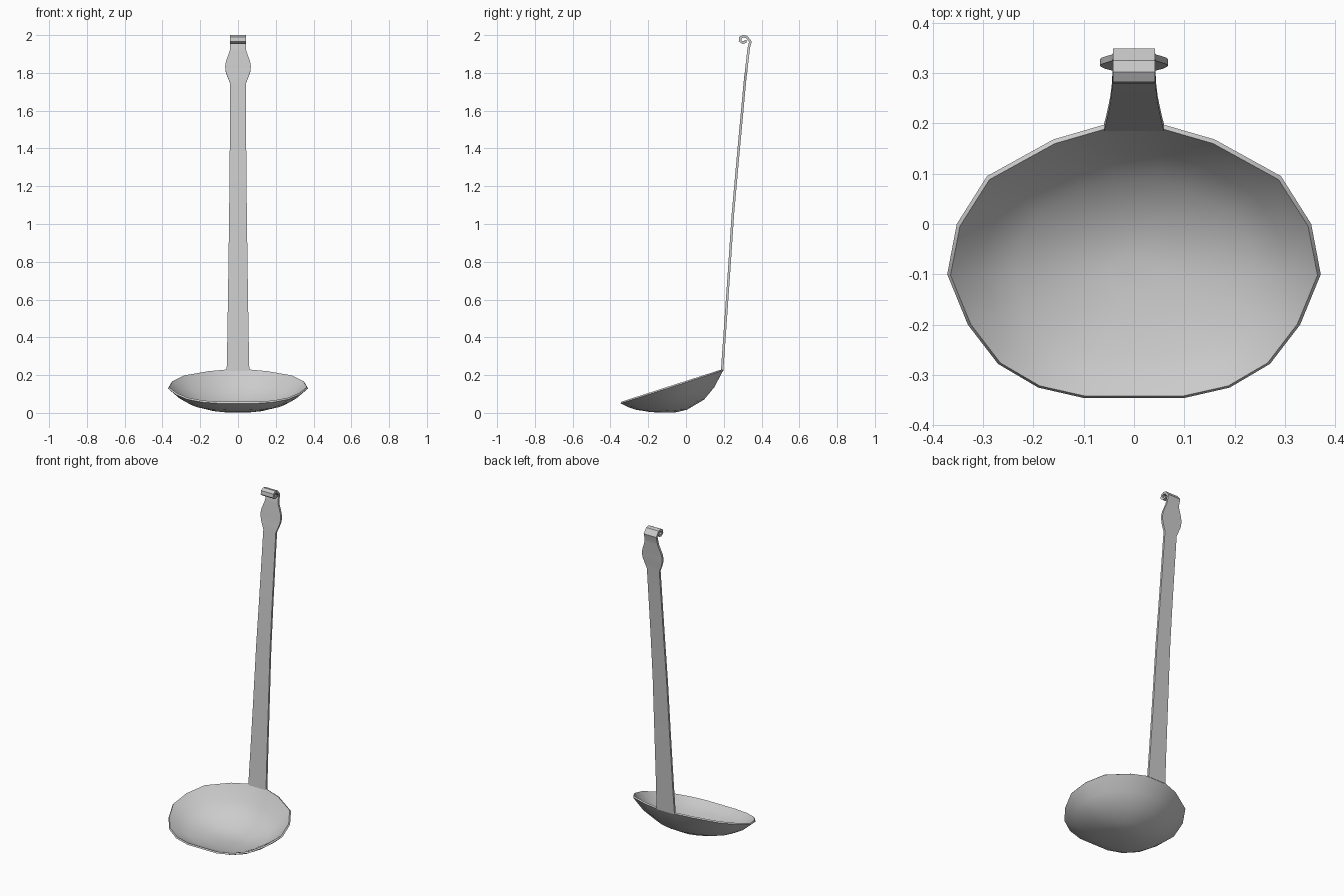
import bpy, bmesh

if "Cube" in bpy.data.objects:
    bpy.data.objects.remove(bpy.data.objects["Cube"])

# half outline of the bowl rim (x, y), back to front
RIM = [(.06, .197), (.16, .168), (.292, .095), (.352, 0), (.371, -.1),
       (.33, -.2), (.27, -.278), (.19, -.325), (.098, -.346)]
# handle and curl: (y, z, half width) along the strip
STRIP = [(.191, .222, .06), (.205, .42, .056), (.228, .75, .051), (.248, 1.05, .047),
         (.272, 1.32, .044), (.311, 1.745, .042), (.315, 1.785, .058), (.319, 1.81, .066),
         (.321, 1.835, .068), (.324, 1.86, .064), (.327, 1.885, .055), (.330, 1.915, .044),
         (.333, 1.935, .042), (.341, 1.965, .042), (.321, 1.990, .042), (.303, 1.994, .042),
         (.288, 1.986, .042), (.286, 1.970, .042), (.300, 1.960, .042),
         (.314, 1.964, .042), (.318, 1.973, .042)]


def finish(name, bm, thickness, offset, angle):
    mesh = bpy.data.meshes.new(name)
    bm.to_mesh(mesh)
    bm.free()
    ob = bpy.data.objects.new(name, mesh)
    bpy.context.collection.objects.link(ob)
    mod = ob.modifiers.new("thickness", 'SOLIDIFY')
    mod.thickness = thickness
    mod.offset = offset
    mod.use_even_offset = True
    bpy.ops.object.select_all(action='DESELECT')
    ob.select_set(True)
    bpy.context.view_layer.objects.active = ob
    bpy.ops.object.modifier_apply(modifier=mod.name)
    bpy.ops.object.shade_smooth_by_angle(angle=angle)
    return ob


# bowl: rim rings shrinking towards a flat bottom
bm = bmesh.new()
outline = RIM + [(-x, y) for x, y in reversed(RIM)]
cy, n = -.1, len(outline)
rings = []
for s, f in [(1, 1), (.84, .60), (.66, .31), (.36, .075), (.13, 0)]:
    ring = []
    for x, y in outline:
        rim_z = .05 + (y + .346) * .322
        ring.append(bm.verts.new((x * s, cy + (y - cy) * s, .001 + (rim_z - .001) * f)))
    rings.append(ring)
for a, b in zip(rings, rings[1:]):
    for i in range(n):
        j = (i + 1) % n
        bm.faces.new((a[i], a[j], b[j], b[i]))
base = bm.faces.new(rings[-1])
bmesh.ops.recalc_face_normals(bm, faces=bm.faces)
base.normal_update()
if base.normal.z > 0:
    bmesh.ops.reverse_faces(bm, faces=bm.faces)
finish("bowl", bm, .010, -1, .9)

# handle with its widened neck and rolled hanging loop
bm = bmesh.new()
rows = [(bm.verts.new((-w, y, z)), bm.verts.new((w, y, z))) for y, z, w in STRIP]
for (a, b), (c, d) in zip(rows, rows[1:]):
    bm.faces.new((a, b, d, c))
finish("handle", bm, .013, 0, .5)
